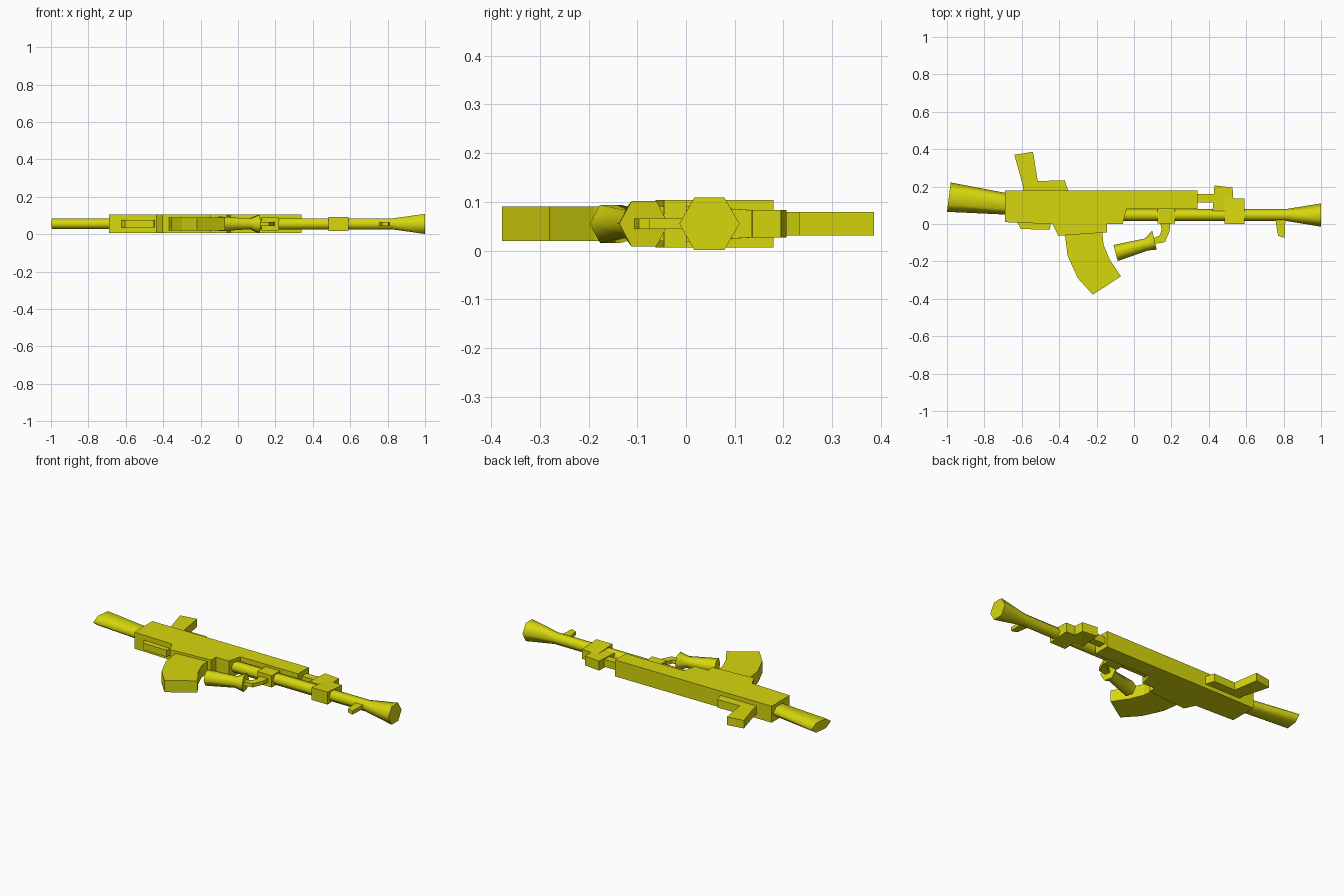
import bpy, bmesh, math
from mathutils import Vector

if "Cube" in bpy.data.objects:
    bpy.data.objects.remove(bpy.data.objects["Cube"])

ZC = 0.055  # mid-plane height

mat = bpy.data.materials.new("mustard yellow")
mat.diffuse_color = (0.68, 0.68, 0.004, 1)
mat.use_nodes = True
mat.node_tree.nodes["Principled BSDF"].inputs["Base Color"].default_value = mat.diffuse_color


def finish(name, bm):
    bmesh.ops.recalc_face_normals(bm, faces=bm.faces)
    me = bpy.data.meshes.new(name)
    bm.to_mesh(me)
    bm.free()
    me.materials.append(mat)
    ob = bpy.data.objects.new(name, me)
    bpy.context.collection.objects.link(ob)
    return ob


def plate(name, pts, half, half_of=None):
    """Side outline thickened about the mid-plane; half_of(x, y) gives a varying half width."""
    bm = bmesh.new()
    rings = []
    for s in (-1, 1):
        rings.append([bm.verts.new((x, y, ZC + s * (half_of(x, y) if half_of else half))) for x, y in pts])
    a, b = rings
    bm.faces.new(a)
    bm.faces.new(b)
    n = len(pts)
    for i in range(n):
        j = (i + 1) % n
        bm.faces.new((a[i], a[j], b[j], b[i]))
    return finish(name, bm)


def hex_tube(name, rings):
    """Six-sided smooth tube. Each ring: lower point, upper point (x, y) and half height in z."""
    bm = bmesh.new()
    loops = []
    for lo, hi, hz in rings:
        lo, hi = Vector(lo), Vector(hi)
        mid, arm = (lo + hi) / 2, (hi - lo) / 2
        loop = []
        for k in range(6):
            a = k * math.pi / 3
            p = mid + arm * math.cos(a)
            loop.append(bm.verts.new((p.x, p.y, ZC + hz * math.sin(a) / math.sin(math.pi / 3))))
        loops.append(loop)
    for a, b in zip(loops, loops[1:]):
        for i in range(6):
            j = (i + 1) % 6
            bm.faces.new((a[i], a[j], b[j], b[i])).smooth = True
    bm.faces.new(loops[0])
    bm.faces.new(loops[-1])
    return finish(name, bm)


# Stock
hex_tube("stock", [((-1.0, 0.065), (-0.98, 0.222), 0.0285),
                   ((-0.68, 0.05), (-0.68, 0.165), 0.0285)])

# Receiver body with the cut-away for the barrel
plate("receiver", [(-0.69, 0.18), (0.34, 0.18), (0.34, 0.08), (-0.04, 0.08),
                   (-0.06, 0.0), (-0.44, 0.0), (-0.69, 0.01)], 0.049)
plate("magazine_well", [(-0.44, 0.01), (-0.405, -0.063), (-0.145, -0.045), (-0.145, 0.01)], 0.049)
plate("lower_rail", [(-0.625, 0.01), (-0.605, -0.027), (-0.45, -0.03), (-0.445, 0.01)], 0.02)

# Curved magazine
plate("magazine", [(-0.37, -0.05), (-0.355, -0.17), (-0.30, -0.29), (-0.22, -0.378),
                   (-0.07, -0.28), (-0.13, -0.19), (-0.163, -0.11), (-0.17, -0.04)], 0.035)

# Angled handle on the upper side
plate("rear_handle", [(-0.64, 0.37), (-0.54, 0.386), (-0.515, 0.23), (-0.37, 0.233),
                      (-0.35, 0.17), (-0.59, 0.17), (-0.595, 0.21)], 0.024)

# Barrel with flared muzzle
C = 0.048
hex_tube("barrel", [((x, C - r), (x, C + r), r * 0.866)
                    for x, r in ((-0.07, 0.033), (0.82, 0.033), (1.0, 0.062))])
plate("barrel_collar", [(0.125, 0.082), (0.22, 0.082), (0.22, 0.003), (0.125, 0.003)], 0.035)

# Front block: collar tapering upward, upper block and link to the receiver
plate("front_collar", [(0.485, 0.0), (0.59, 0.0), (0.59, 0.135), (0.485, 0.14)], 0,
      lambda x, y: 0.037 if y < 0.1 else 0.028)
plate("front_block", [(0.42, 0.07), (0.535, 0.07), (0.527, 0.195), (0.43, 0.206)], 0.028)
plate("link_rod", [(0.33, 0.115), (0.44, 0.115), (0.44, 0.16), (0.33, 0.16)], 0.022)

# Small fin under the barrel
plate("barrel_fin", [(0.755, 0.03), (0.77, -0.063), (0.805, -0.075), (0.81, 0.03)], 0.011)

# Folding grip and its bracket
plate("grip_bracket", [(0.14, 0.01), (0.195, 0.01), (0.19, -0.04), (0.165, -0.097),
                       (0.10, -0.108), (0.10, -0.078), (0.137, -0.062), (0.148, -0.03)], 0.011)
hex_tube("side_grip", [((-0.087, -0.198), (-0.11, -0.112), 0.039),
                       ((0.073, -0.142), (0.057, -0.078), 0.028),
                       ((0.122, -0.137), (0.097, -0.036), 0.047)])
